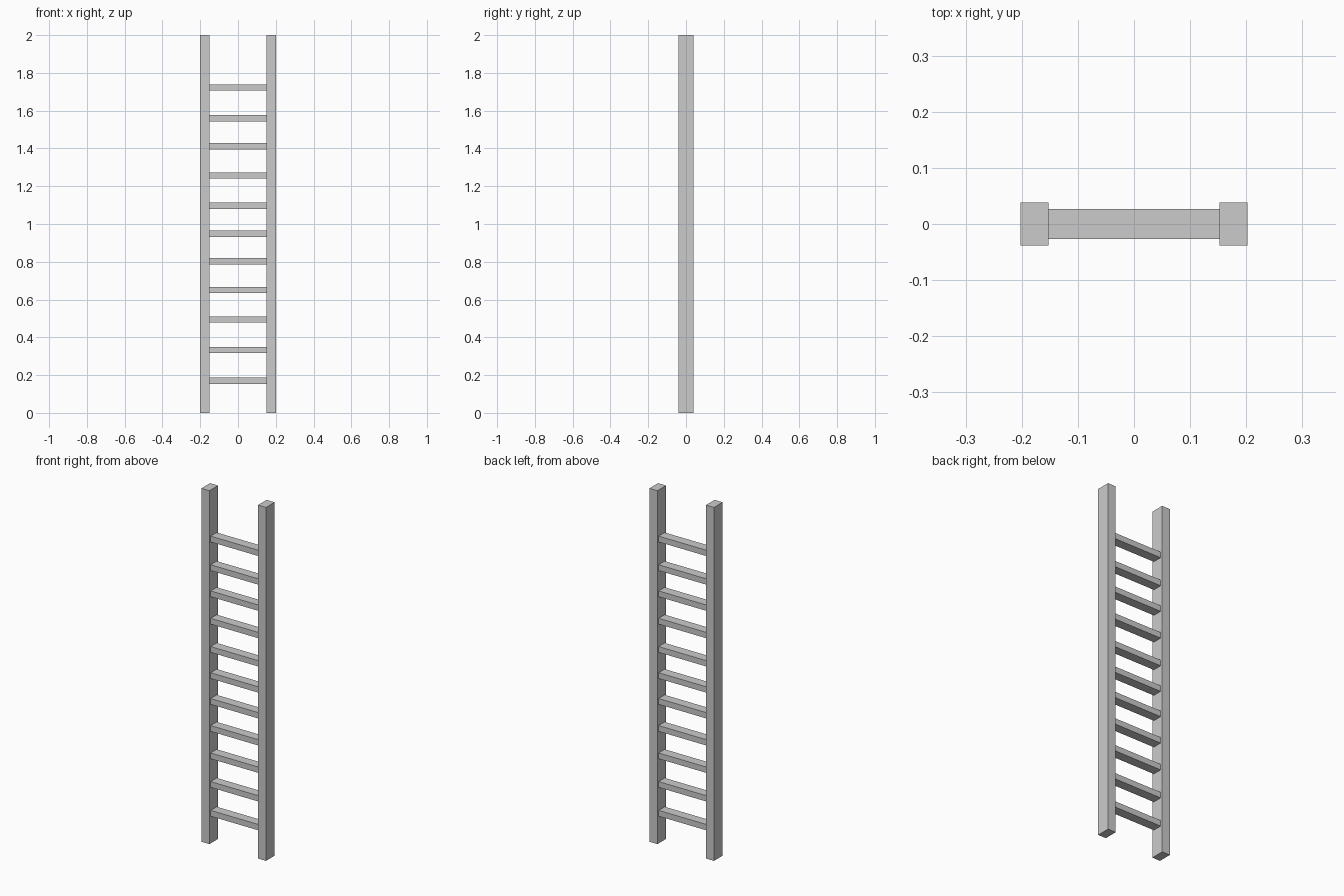
import bpy

if "Cube" in bpy.data.objects:
    bpy.data.objects.remove(bpy.data.objects["Cube"])

RAIL_IN, RAIL_OUT = 0.152, 0.202


def box(name, size, centre):
    bpy.ops.mesh.primitive_cube_add(size=1, location=centre)
    obj = bpy.context.object
    obj.name = name
    obj.scale = size
    bpy.ops.object.transform_apply(location=False, rotation=False, scale=True)
    return obj


# Two upright side rails
for side, label in ((-1, "left"), (1, "right")):
    box(label + "_rail", (RAIL_OUT - RAIL_IN, 0.077, 2.0),
        (side * (RAIL_IN + RAIL_OUT) / 2, 0, 1.0))

# Slightly unevenly spaced rungs between the rails
rung_heights = (0.17, 0.333, 0.495, 0.65, 0.803, 0.949,
                1.097, 1.257, 1.412, 1.56, 1.722)
for i, z in enumerate(rung_heights, 1):
    box(f"rung_{i:02d}", (2 * RAIL_IN, 0.054, 0.033), (0, 0, z))
